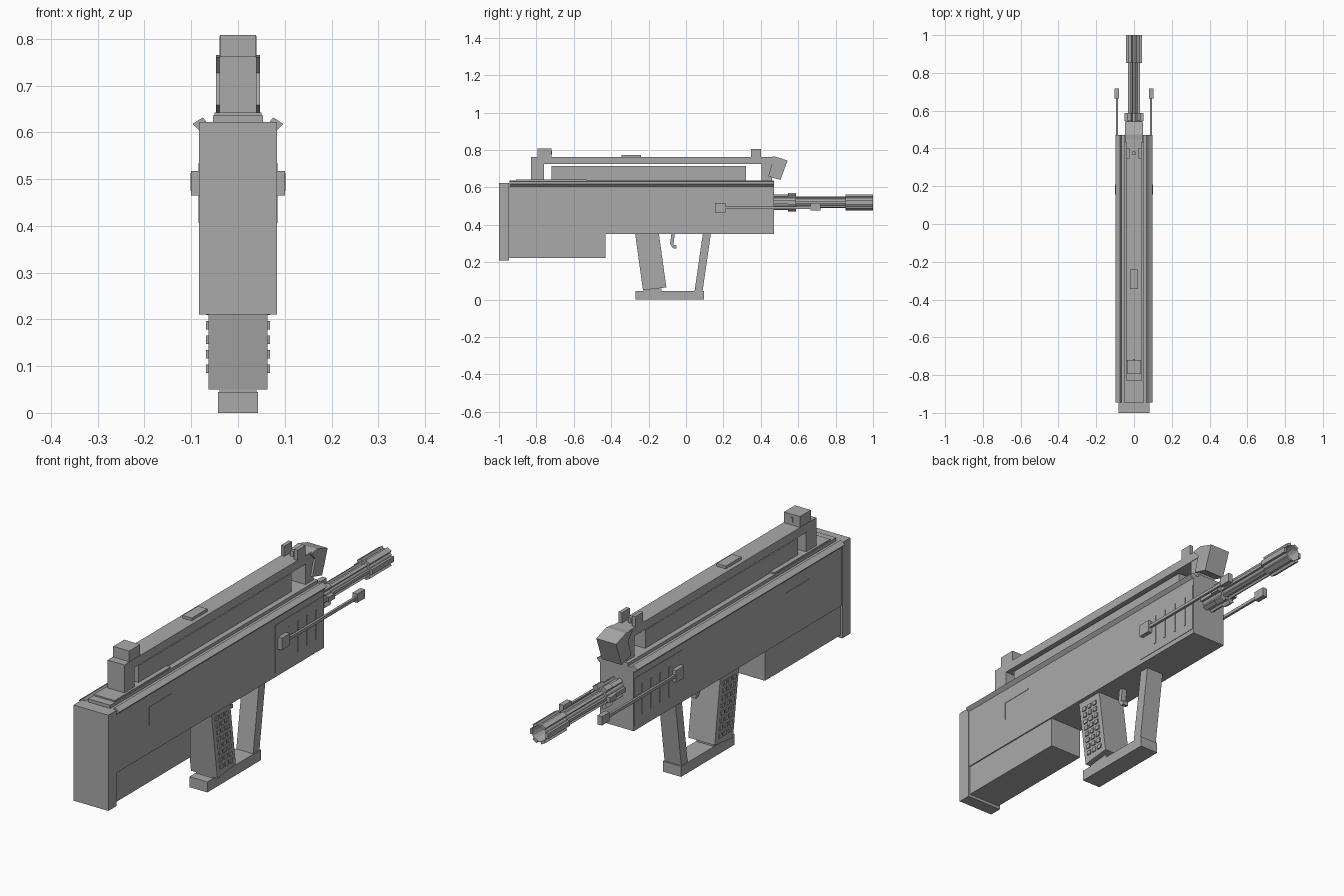
import bpy, bmesh, math
from mathutils import Matrix, Vector

if "Cube" in bpy.data.objects:
    bpy.data.objects.remove(bpy.data.objects["Cube"])

grey = bpy.data.materials.new("gunmetal_grey")
grey.diffuse_color = (0.4, 0.4, 0.4, 1)
grey.use_nodes = True
grey.node_tree.nodes["Principled BSDF"].inputs["Base Color"].default_value = grey.diffuse_color


def finish(name, bm):
    bmesh.ops.recalc_face_normals(bm, faces=bm.faces)
    me = bpy.data.meshes.new(name)
    bm.to_mesh(me)
    bm.free()
    me.materials.append(grey)
    ob = bpy.data.objects.new(name, me)
    bpy.context.collection.objects.link(ob)
    return ob


def add_box(bm, x, y, z, rot=None):
    """Box from (min, max) ranges."""
    c = Vector(((x[0] + x[1]) / 2, (y[0] + y[1]) / 2, (z[0] + z[1]) / 2))
    m = Matrix.Translation(c) @ Matrix.Diagonal((x[1] - x[0], y[1] - y[0], z[1] - z[0], 1))
    bmesh.ops.create_cube(bm, size=1, matrix=(rot @ m) if rot else m)


def box(name, x, y, z):
    bm = bmesh.new()
    add_box(bm, x, y, z)
    return finish(name, bm)


def prism(name, pts, lo, hi, axis='X'):
    """Extrude a profile: (y, z) along X, or (x, z) along Y."""
    bm = bmesh.new()
    place = (lambda a, b, t: (t, a, b)) if axis == 'X' else (lambda a, b, t: (a, t, b))
    f = bm.faces.new([bm.verts.new(place(a, b, lo)) for a, b in pts])
    r = bmesh.ops.extrude_face_region(bm, geom=[f])
    d = (hi - lo, 0, 0) if axis == 'X' else (0, hi - lo, 0)
    bmesh.ops.translate(bm, vec=d, verts=[v for v in r['geom'] if isinstance(v, bmesh.types.BMVert)])
    return finish(name, bm)


def ribbed_tube(name, y0, y1, core, rib, width, sides=12, bore=0):
    """Round core along y with six long ribs and an optional muzzle bore."""
    bm = bmesh.new()
    zc = 0.52
    m = Matrix.Translation((0, (y0 + y1) / 2, zc)) @ Matrix.Rotation(-math.pi / 2, 4, 'X')
    bmesh.ops.create_cone(bm, cap_ends=True, segments=sides, radius1=core, radius2=core,
                          depth=y1 - y0, matrix=m)
    if bore:
        bm.faces.ensure_lookup_table()
        cap = max(bm.faces, key=lambda f: f.calc_center_median().y)
        bmesh.ops.inset_region(bm, faces=[cap], thickness=core - bore)
        bmesh.ops.translate(bm, vec=(0, -0.1, 0), verts=cap.verts)
    for i in range(6):
        r = Matrix.Translation((0, 0, zc)) @ Matrix.Rotation(i * math.pi / 3, 4, 'Y')
        add_box(bm, (core * 0.9, rib), (y0, y1), (-width / 2, width / 2), r)
    return finish(name, bm)


# Receiver, stock and butt plate
box("receiver", (-0.08, 0.08), (-0.945, 0.47), (0.35, 0.622))
box("stock_lower", (-0.075, 0.075), (-0.945, -0.43), (0.222, 0.352))
box("butt_plate", (-0.083, 0.083), (-1.0, -0.945), (0.21, 0.622))
box("top_plate", (-0.053, 0.053), (-0.945, 0.47), (0.615, 0.636))
box("rear_top_plate", (-0.05, 0.05), (-0.91, -0.53), (0.63, 0.642))

# Carry handle with its posts and the scope rail below it
box("handle_bar", (-0.04, 0.04), (-0.83, 0.47), (0.725, 0.762))
box("handle_rear_post", (-0.04, 0.04), (-0.83, -0.76), (0.63, 0.73))
box("handle_front_post", (-0.038, 0.038), (0.405, 0.46), (0.63, 0.73))
box("inner_rail", (-0.03, 0.03), (-0.72, 0.32), (0.63, 0.714))
box("handle_button", (-0.022, 0.022), (-0.345, -0.24), (0.76, 0.774))
box("rear_sight", (-0.038, 0.038), (-0.795, -0.72), (0.76, 0.808))
box("rear_sight_notch", (-0.005, 0.005), (-0.722, -0.716), (0.775, 0.795))
box("front_sight_pin", (-0.008, 0.008), (0.366, 0.384), (0.76, 0.785))
prism("handle_nose", [(0.43, 0.76), (0.475, 0.765), (0.543, 0.743), (0.505, 0.64),
                      (0.44, 0.658), (0.46, 0.727)], -0.047, 0.047)

# Barrel, shroud and flash hider
ribbed_tube("barrel", 0.46, 0.87, 0.024, 0.032, 0.012)
ribbed_tube("barrel_shroud", 0.46, 0.55, 0.034, 0.042, 0.018)
ribbed_tube("shroud_collar", 0.545, 0.587, 0.036, 0.05, 0.022)
ribbed_tube("flash_hider", 0.852, 1.0, 0.035, 0.043, 0.022, bore=0.02)

# Grip, guard and trigger
prism("grip", [(-0.272, 0.352), (-0.145, 0.352), (-0.105, 0.065), (-0.23, 0.05)], -0.063, 0.063)
box("guard_base", (-0.043, 0.043), (-0.27, 0.095), (0.0, 0.045))
box("grip_foot", (-0.04, 0.04), (-0.228, -0.13), (0.04, 0.06))
prism("guard_strut", [(0.09, 0.352), (0.133, 0.352), (0.088, 0.04), (0.045, 0.04)], -0.04, 0.04)
prism("trigger", [(-0.078, 0.352), (-0.06, 0.352), (-0.067, 0.292), (-0.052, 0.29),
                  (-0.052, 0.272), (-0.07, 0.275), (-0.085, 0.298)], -0.012, 0.012)

# Parts repeated on both sides
for s, side in ((-1, "left"), (1, "right")):
    def rng(a, b):
        return tuple(sorted((s * a, s * b)))

    # Slanted edge rail
    prism("edge_rail_" + side, [(s * a, b) for a, b in
          ((0.066, 0.62), (0.075, 0.632), (0.097, 0.618), (0.083, 0.604))], -0.945, 0.47, 'Y')

    # Front sight ear
    box("sight_ear_" + side, rng(0.024, 0.04), (0.348, 0.402), (0.755, 0.806))

    # Cocking rod with block and tip
    box("rod_" + side, rng(0.086, 0.096), (0.18, 0.68), (0.484, 0.497))
    box("rod_block_" + side, rng(0.078, 0.1), (0.155, 0.21), (0.465, 0.517))
    box("rod_tip_" + side, rng(0.08, 0.102), (0.665, 0.718), (0.475, 0.513))

    # Side panel with vertical vents
    box("side_panel_" + side, rng(0.078, 0.082), (0.137, 0.468), (0.37, 0.575))
    bm = bmesh.new()
    for i in range(4):
        y = 0.225 + i * 0.062
        add_box(bm, rng(0.08, 0.084), (y, y + 0.01), (0.406, 0.535))
    finish("side_vents_" + side, bm)

    # Stock hatch trim
    bm = bmesh.new()
    add_box(bm, rng(0.079, 0.0815), (-0.72, -0.57), (0.545, 0.55))
    add_box(bm, rng(0.079, 0.0815), (-0.72, -0.715), (0.47, 0.55))
    finish("hatch_trim_" + side, bm)

    # Raised grip studs, following the slant of the grip
    bm = bmesh.new()
    for r in range(8):
        z = 0.085 + r * 0.031
        for c in range(3):
            y = -0.215 - (z - 0.085) * 0.14 + c * 0.032
            add_box(bm, rng(0.061, 0.068), (y, y + 0.02), (z, z + 0.018))
    finish("grip_studs_" + side, bm)
